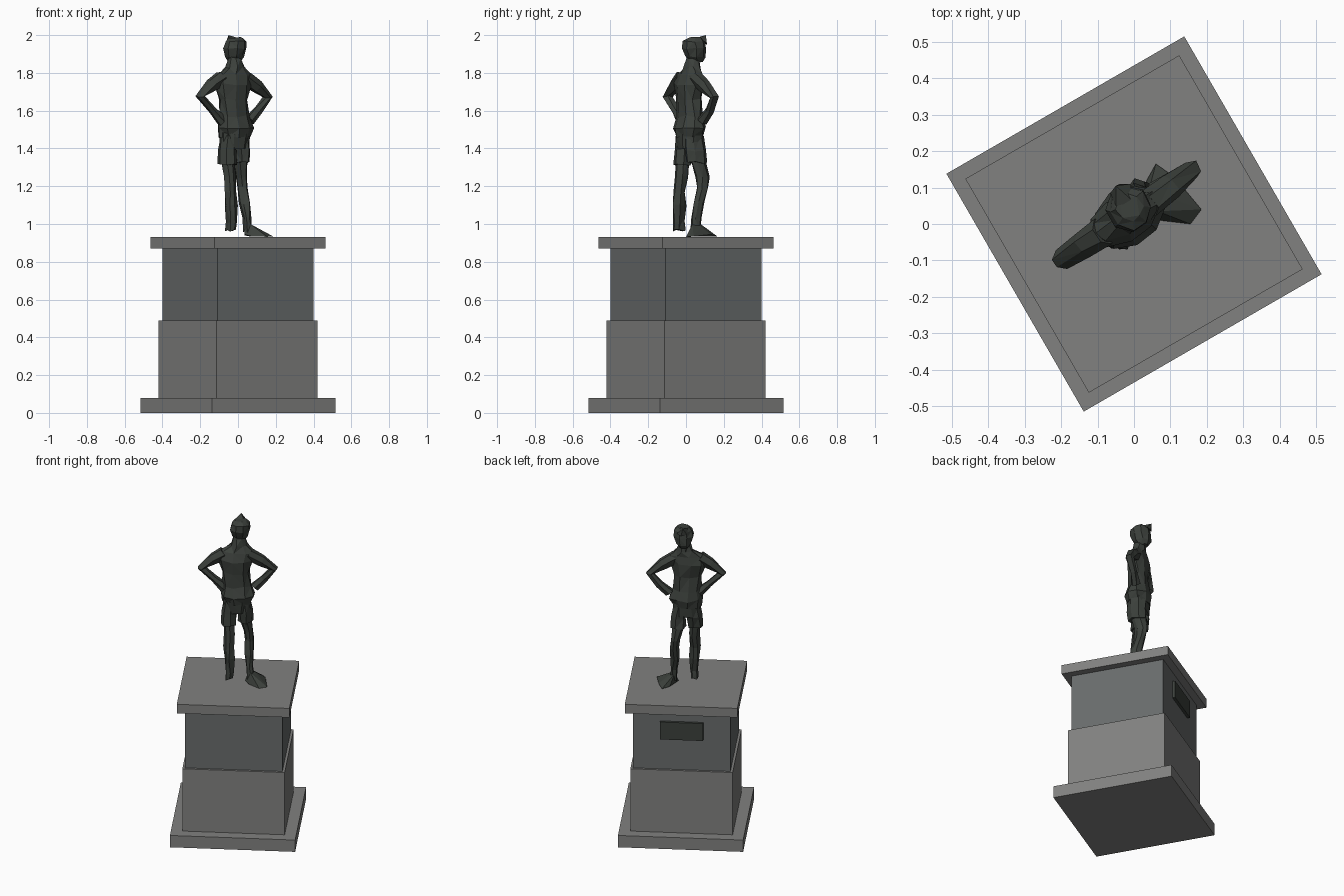
import bpy, bmesh, math, random
from mathutils import Vector, Matrix

random.seed(4)
TURN = math.radians(30)
U = Vector((math.cos(TURN), math.sin(TURN), 0))    # across the shoulders
V = Vector((-math.sin(TURN), math.cos(TURN), 0))   # the way the figure faces


def material(name, rgb):
    m = bpy.data.materials.new(name)
    m.diffuse_color = (*rgb, 1)
    return m


STONE = material("stone", (0.22, 0.22, 0.215))
DARK_STONE = material("dark_stone", (0.14, 0.15, 0.15))
BRONZE = material("bronze", (0.045, 0.052, 0.045))


def finish(name, bm, mat):
    bmesh.ops.recalc_face_normals(bm, faces=bm.faces)
    me = bpy.data.meshes.new(name)
    bm.to_mesh(me)
    bm.free()
    me.materials.append(mat)
    ob = bpy.data.objects.new(name, me)
    bpy.context.collection.objects.link(ob)
    return ob


def block(name, center, size, mat):
    bm = bmesh.new()
    bmesh.ops.create_cube(bm, size=1)
    bmesh.ops.scale(bm, vec=size, verts=bm.verts)
    bmesh.ops.rotate(bm, matrix=Matrix.Rotation(TURN, 3, 'Z'), verts=bm.verts)
    bmesh.ops.translate(bm, vec=center, verts=bm.verts)
    return finish(name, bm, mat)


def loft(name, rings, n=7, along=False, jitter=0.006):
    """Faceted skin over rings (x, y, z, half width, half depth)."""
    bm = bmesh.new()
    pts = [Vector(r[:3]) for r in rings]
    loops = []
    for i, r in enumerate(rings):
        a, b = U, V
        if along:   # rings square to the path
            d = (pts[min(i + 1, len(pts) - 1)] - pts[max(i - 1, 0)]).normalized()
            a = d.cross(V).normalized()
            b = d.cross(a)
        loop = []
        for k in range(n):
            t = 2 * math.pi * (k + 0.5) / n
            j = Vector([random.uniform(-jitter, jitter) for _ in range(3)])
            loop.append(bm.verts.new(pts[i] + a * r[3] * math.cos(t) + b * r[4] * math.sin(t) + j))
        loops.append(loop)
    for lo, hi in zip(loops, loops[1:]):
        for k in range(n):
            m = (k + 1) % n
            bm.faces.new((lo[k], lo[m], hi[m], hi[k]))
    bm.faces.new(loops[0])
    bm.faces.new(loops[-1])
    bmesh.ops.triangulate(bm, faces=bm.faces)
    return finish(name, bm, BRONZE)


def hull(name, points):
    bm = bmesh.new()
    for p in points:
        bm.verts.new(p)
    bmesh.ops.convex_hull(bm, input=bm.verts)
    return finish(name, bm, BRONZE)


# Pedestal
for name, half, z0, z1, mat in [
        ("plinth_base", 0.377, 0, 0.078, STONE),
        ("plinth_lower_block", 0.308, 0.078, 0.49, STONE),
        ("plinth_upper_block", 0.293, 0.49, 0.87, DARK_STONE),
        ("plinth_cap", 0.339, 0.87, 0.93, STONE)]:
    block(name, (0, 0, (z0 + z1) / 2), (2 * half, 2 * half, z1 - z0), mat)
block("plaque", V * 0.295 + Vector((0, 0, 0.75)), (0.26, 0.03, 0.115), BRONZE)

# Shirt, flaring over the hips
loft("torso", [
    (-0.02, 0.02, 1.46, 0.085, 0.070),
    (-0.015, 0.02, 1.51, 0.105, 0.085),
    (-0.02, 0.02, 1.57, 0.085, 0.062),
    (-0.025, 0.015, 1.66, 0.085, 0.055),
    (-0.025, 0.015, 1.74, 0.110, 0.062),
    (-0.022, 0.02, 1.79, 0.105, 0.050),
    (-0.018, 0.03, 1.83, 0.050, 0.040),
    (-0.018, 0.035, 1.88, 0.034, 0.034)], n=9)

# Head with swept up fringe
loft("head", [
    (-0.025, 0.060, 1.855, 0.025, 0.030),
    (-0.020, 0.050, 1.885, 0.050, 0.055),
    (-0.015, 0.045, 1.93, 0.063, 0.065),
    (-0.012, 0.042, 1.965, 0.056, 0.060),
    (-0.012, 0.045, 1.985, 0.035, 0.040)], n=8, jitter=0.004)
hull("fringe", [(-0.05, 0.105, 2.0), (-0.065, 0.085, 1.96), (-0.01, 0.11, 1.96),
                (0.0, 0.06, 1.985), (-0.05, 0.05, 1.985), (-0.04, 0.11, 1.95)])

# Shorts, one tube per leg
loft("shorts_seat", [
    (-0.02, 0.02, 1.40, 0.088, 0.060),
    (-0.02, 0.02, 1.48, 0.088, 0.066)], n=8)
loft("shorts_leg_straight", [
    (-0.058, -0.018, 1.315, 0.046, 0.056),
    (-0.056, -0.010, 1.39, 0.046, 0.058),
    (-0.05, 0.0, 1.47, 0.046, 0.055)])
loft("shorts_leg_bent", [
    (0.018, 0.055, 1.325, 0.046, 0.060),
    (0.018, 0.048, 1.39, 0.046, 0.058),
    (0.012, 0.04, 1.47, 0.046, 0.055)])

# Straight leg, ending in a pointed down boot
loft("straight_leg", [
    (-0.038, -0.035, 0.965, 0.024, 0.034),
    (-0.034, -0.038, 1.01, 0.024, 0.030),
    (-0.038, -0.036, 1.10, 0.033, 0.040),
    (-0.040, -0.034, 1.17, 0.030, 0.033),
    (-0.042, -0.024, 1.25, 0.030, 0.034),
    (-0.052, -0.018, 1.34, 0.034, 0.040)])

# Bent leg and splayed boot
loft("bent_leg", [
    (0.055, 0.050, 0.96, 0.024, 0.028),
    (0.048, 0.052, 1.03, 0.020, 0.027),
    (0.036, 0.068, 1.11, 0.028, 0.036),
    (0.024, 0.088, 1.19, 0.028, 0.034),
    (0.015, 0.090, 1.25, 0.030, 0.036),
    (0.012, 0.062, 1.34, 0.034, 0.042)])
hull("splayed_boot", [
    (0.035, 0.025, 0.945), (0.07, 0.01, 0.935), (0.155, 0.0, 0.932), (0.185, 0.04, 0.935),
    (0.06, 0.165, 0.935), (0.035, 0.12, 0.94), (0.11, 0.13, 0.945),
    (0.035, 0.07, 1.005), (0.065, 0.035, 1.0), (0.075, 0.08, 0.985)])

# Arms, hands on hips: shoulder, mid arm, elbow, wrist, hand
for name, path in [
        ("arm_left", [(-0.085, -0.02, 1.775), (-0.14, -0.055, 1.735), (-0.198, -0.098, 1.675),
                      (-0.135, -0.055, 1.60), (-0.085, -0.02, 1.545)]),
        ("arm_right", [(0.04, 0.055, 1.775), (0.10, 0.10, 1.73), (0.158, 0.148, 1.67),
                       (0.105, 0.125, 1.60), (0.06, 0.09, 1.545)])]:
    widths = [0.040, 0.036, 0.027, 0.023, 0.030]
    loft(name, [(*p, w, w) for p, w in zip(path, widths)], n=6, along=True, jitter=0.004)
